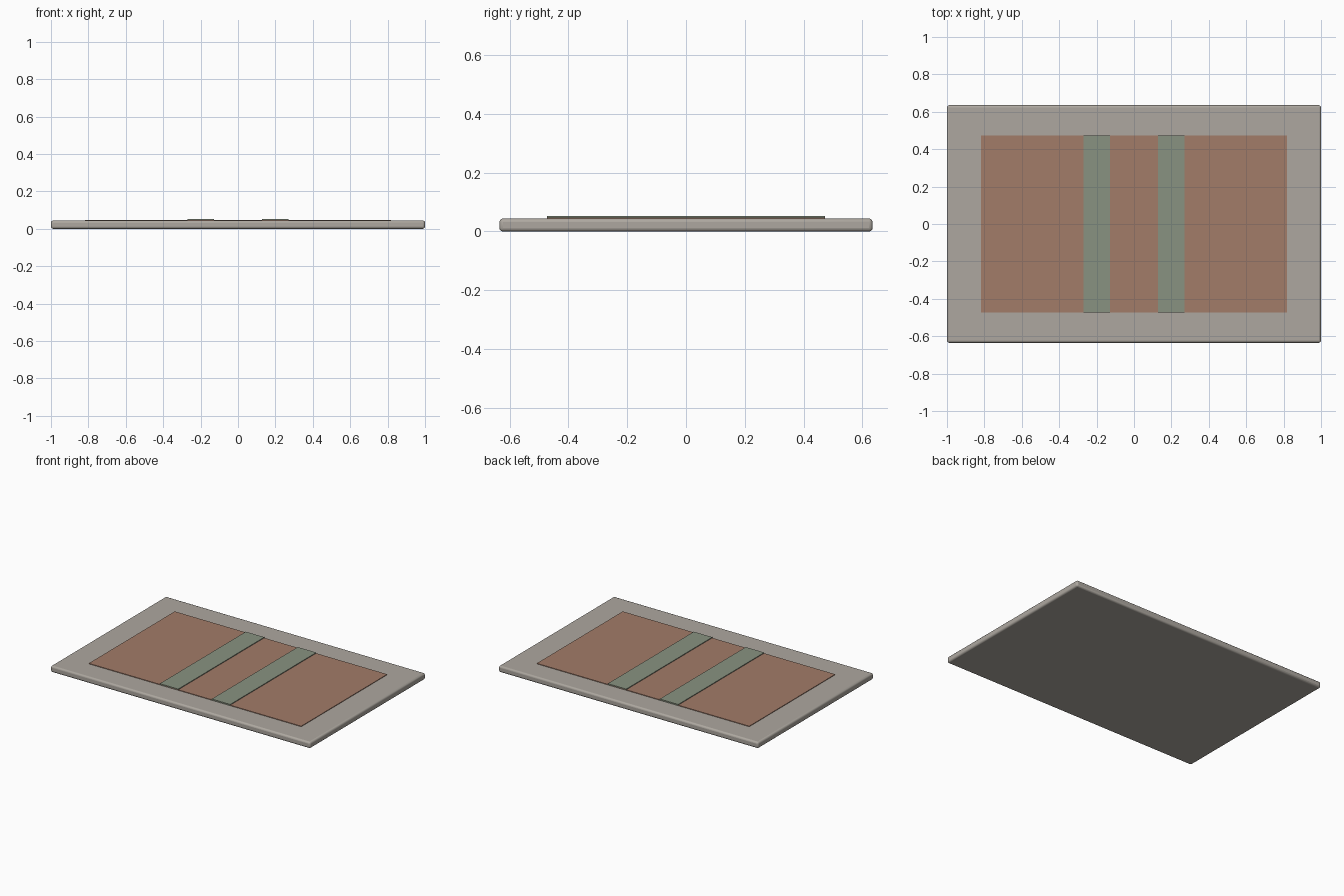
import bpy

if "Cube" in bpy.data.objects:
    bpy.data.objects.remove(bpy.data.objects["Cube"])


def material(name, color):
    m = bpy.data.materials.new(name)
    m.diffuse_color = (*color, 1)
    m.use_nodes = True
    m.node_tree.nodes["Principled BSDF"].inputs["Base Color"].default_value = m.diffuse_color
    return m


def slab(name, x, size_x, size_y, z0, z1, mat=None, bevel=0):
    bpy.ops.mesh.primitive_cube_add(size=1, location=(x, 0, (z0 + z1) / 2))
    ob = bpy.context.object
    ob.name = name
    ob.scale = (size_x, size_y, z1 - z0)
    bpy.ops.object.transform_apply(location=False, rotation=False, scale=True)
    if mat:
        ob.data.materials.append(mat)
    if bevel:
        mod = ob.modifiers.new("rounded_edge", 'BEVEL')
        mod.width = bevel
        mod.segments = 3
        bpy.ops.object.shade_smooth_by_angle()
    return ob


rust = material("rust", (0.36, 0.20, 0.14))
sage = material("sage", (0.25, 0.29, 0.22))
wool = material("warm_grey", (0.42, 0.39, 0.35))

# Rug body with softly rounded edges
slab("rug_base", 0, 2.0, 1.27, 0, 0.044, wool, 0.012)

# Raised centre field
slab("centre_field", 0, 1.636, 0.946, 0.040, 0.048, rust)

# Two stripes across the field
for side, x in (("left", -0.2), ("right", 0.2)):
    slab(side + "_stripe", x, 0.142, 0.946, 0.042, 0.053, sage)
